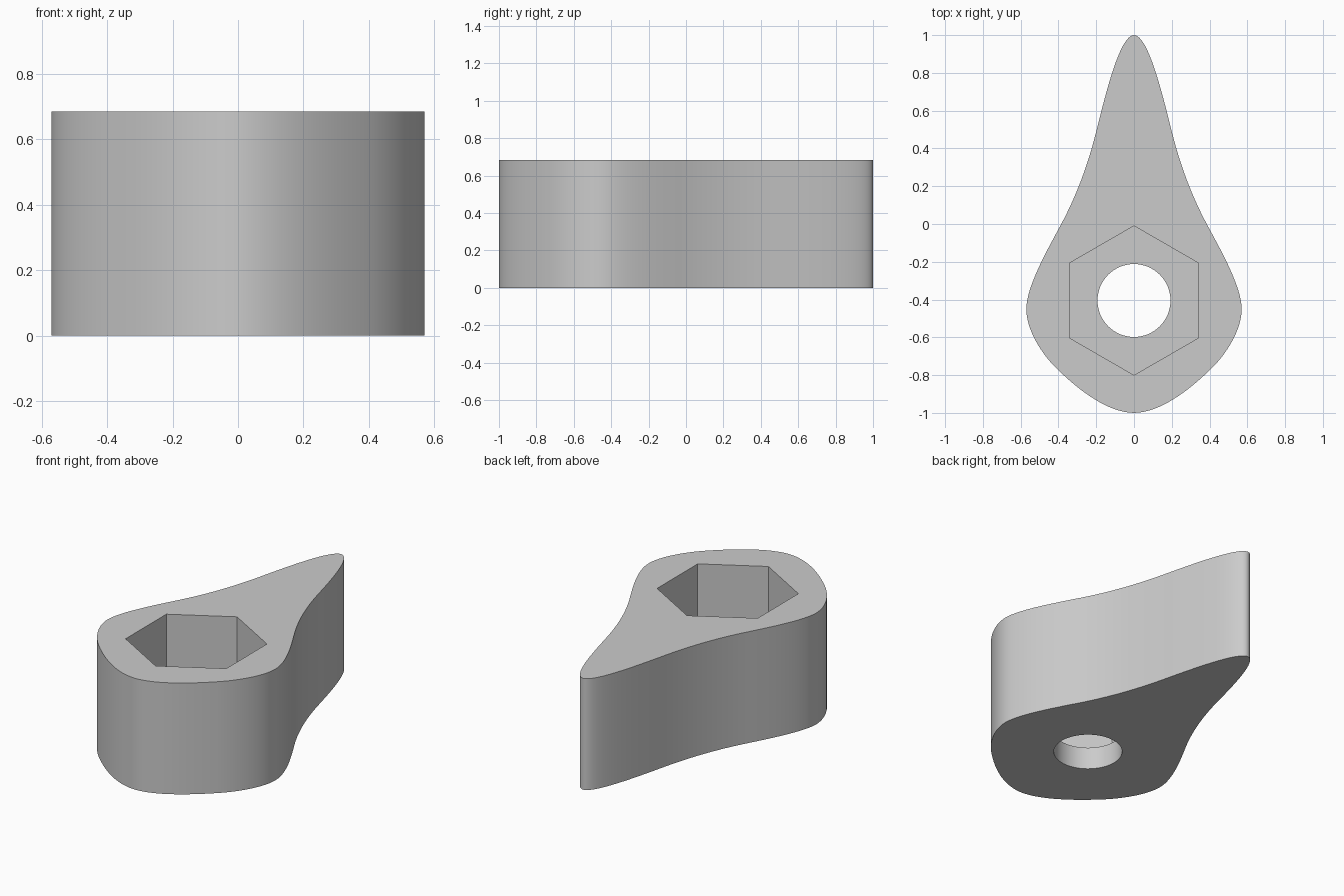
import bpy
import bmesh
import math
from mathutils import Vector
from mathutils.geometry import interpolate_bezier

HEIGHT = 0.684
FLOOR = 0.137          # bottom of the hex pocket
BORE_Y = -0.405

cube = bpy.data.objects.get("Cube")
if cube:
    bpy.data.objects.remove(cube, do_unlink=True)

grey = bpy.data.materials.new("plain_grey")
grey.use_nodes = True
colour = (0.6, 0.6, 0.6, 1)
grey.diffuse_color = colour
grey.node_tree.nodes["Principled BSDF"].inputs["Base Color"].default_value = colour


def prism(name, outline, z0, z1):
    """Extrude a closed outline from z0 to z1."""
    bm = bmesh.new()
    base = bm.faces.new([bm.verts.new((x, y, z0)) for x, y in outline])
    top = bmesh.ops.extrude_face_region(bm, geom=[base])["geom"]
    verts = [v for v in top if isinstance(v, bmesh.types.BMVert)]
    bmesh.ops.translate(bm, verts=verts, vec=(0, 0, z1 - z0))
    bmesh.ops.recalc_face_normals(bm, faces=bm.faces)
    mesh = bpy.data.meshes.new(name)
    bm.to_mesh(mesh)
    bm.free()
    mesh.materials.append(grey)
    obj = bpy.data.objects.new(name, mesh)
    bpy.context.collection.objects.link(obj)
    return obj


def polygon(sides, radius):
    """Regular polygon around the bore, with a corner towards the back."""
    angles = [math.pi / 2 + i * math.tau / sides for i in range(sides)]
    return [(radius * math.cos(a), BORE_Y + radius * math.sin(a)) for a in angles]


# Half outline from pointed tip to rounded front: knot, handle, handle, knot
half_path = [
    (0, 1), (0.075, 1), (0.15, 0.69),
    (0.2, 0.49), (0.245, 0.31), (0.305, 0.15),
    (0.385, 0), (0.455, -0.13), (0.57, -0.33),
    (0.57, -0.45), (0.57, -0.56), (0.49, -0.69),
    (0.4, -0.775), (0.29, -0.88), (0.14, -0.998),
    (0, -1),
]
path = [Vector(p) for p in half_path]
half = []
for i in range(0, len(path) - 1, 3):
    half += [(p.x, p.y) for p in interpolate_bezier(*path[i:i + 4], 17)[:-1]]
half.append((0, -1))
outline = half + [(-x, y) for x, y in reversed(half[1:-1])]

# Pointer body with hex pocket and through bore
body = prism("pointer_body", outline, 0, HEIGHT)
cutters = [
    prism("hex_pocket_cutter", polygon(6, 0.395), FLOOR, HEIGHT + 0.2),
    prism("bore_cutter", polygon(64, 0.193), -0.2, HEIGHT + 0.1),
]
bpy.context.view_layer.objects.active = body
for cutter in cutters:
    cutter.hide_render = True
    cut = body.modifiers.new(cutter.name, 'BOOLEAN')
    cut.operation = 'DIFFERENCE'
    cut.solver = 'EXACT'
    cut.object = cutter
    bpy.ops.object.modifier_apply(modifier=cut.name)
    bpy.data.objects.remove(cutter, do_unlink=True)

# Smooth walls, crisp rims
for obj in bpy.context.selected_objects:
    obj.select_set(False)
body.select_set(True)
bpy.ops.object.shade_smooth_by_angle(angle=math.radians(30))
